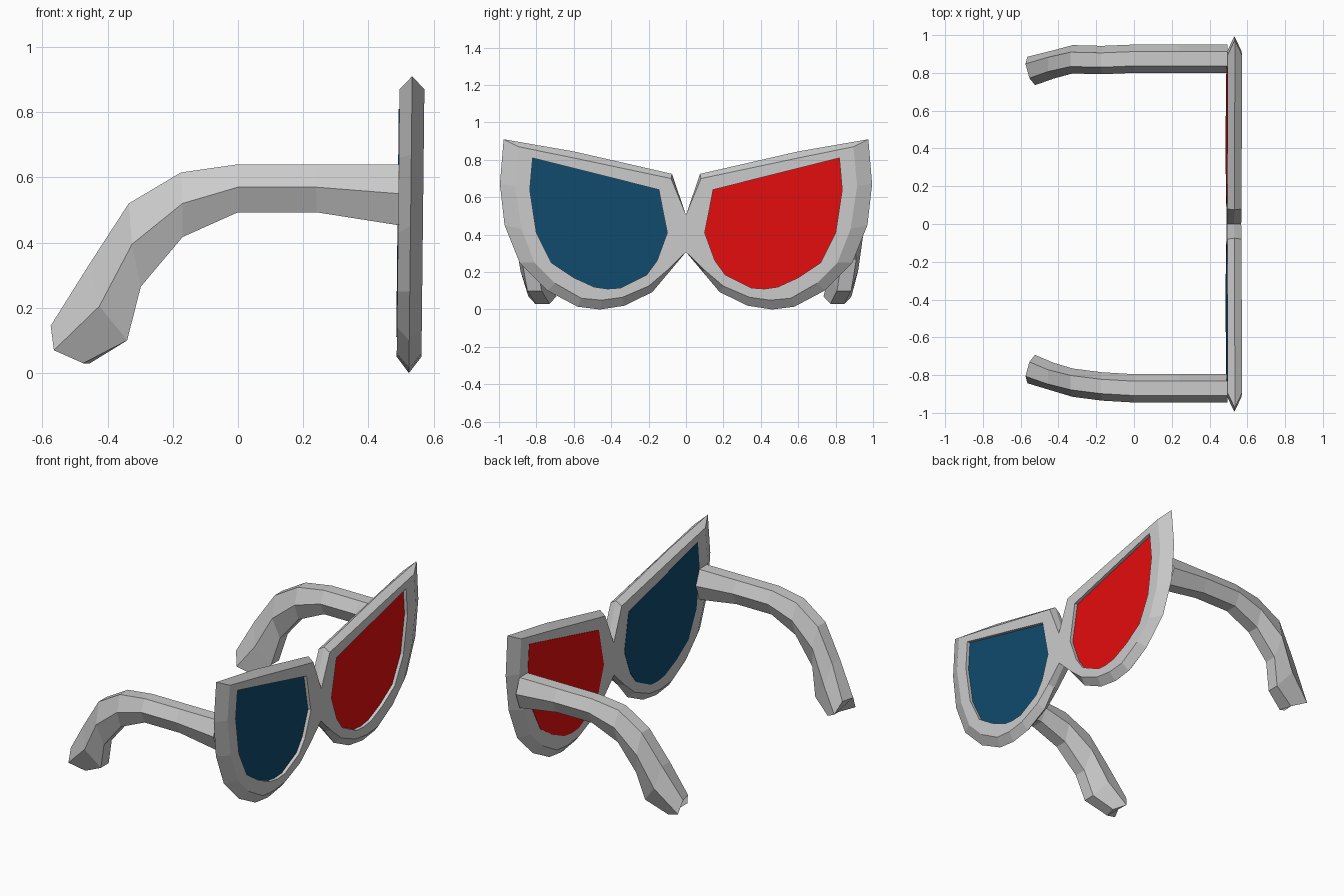
import bpy, bmesh

if "Cube" in bpy.data.objects:
    bpy.data.objects.remove(bpy.data.objects["Cube"])

# Rim stations for the +y half: lens opening, widest edge, front/back edge (y, z each)
RIM = [
    ((.145, .64), (.075, .725), (.08, .70)),
    ((.48, .725), (.60, .845), (.60, .81)),
    ((.82, .81), (.975, .91), (.895, .87)),
    ((.835, .64), (.995, .67), (.915, .66)),
    ((.80, .41), (.97, .45), (.88, .43)),
    ((.72, .25), (.89, .25), (.81, .25)),
    ((.60, .17), (.74, .10), (.70, .14)),
    ((.49, .12), (.58, .015), (.56, .06)),
    ((.42, .11), (.46, 0), (.45, .05)),
    ((.35, .115), (.33, .02), (.34, .065)),
    ((.21, .185), (.18, .093), (.20, .125)),
    ((.155, .26), (.09, .20), (.10, .21)),
    ((.10, .41), (0, .307), (0, .307)),
    ((.119, .505), (0, .505), (0, .505)),
]
BACK, MID, FRONT = .486, .524, .562

# Temple stations: top, middle and bottom of the hexagon (x, z each)
TEMPLE = [
    ((.494, .64), (.494, .55), (.494, .453)),
    ((.24, .64), (.24, .57), (.24, .493)),
    ((0, .64), (0, .57), (0, .493)),
    ((-.175, .615), (-.17, .52), (-.17, .417)),
    ((-.335, .52), (-.325, .395), (-.298, .265)),
    ((-.455, .335), (-.425, .205), (-.34, .10)),
    ((-.575, .145), (-.555, .07), (-.475, .03)),
]


def make_object(name, verts, faces, color=None):
    mesh = bpy.data.meshes.new(name)
    mesh.from_pydata(verts, [], faces)
    bm = bmesh.new()
    bm.from_mesh(mesh)
    bmesh.ops.recalc_face_normals(bm, faces=bm.faces)
    bm.to_mesh(mesh)
    bm.free()
    obj = bpy.data.objects.new(name, mesh)
    bpy.context.collection.objects.link(obj)
    if color:
        mat = bpy.data.materials.new(name + "_color")
        mat.diffuse_color = (*color, 1)
        mat.use_nodes = True
        mat.node_tree.nodes["Principled BSDF"].inputs["Base Color"].default_value = mat.diffuse_color
        mesh.materials.append(mat)
    return obj


def lean(x, p, side=1):
    """Place a (y, z) point at depth x, with the frame's slight forward lean."""
    return (x + .011 * p[1], side * p[0], p[1])


# Frame: five-sided rim section swept round one lens, mirrored across the bridge
verts, faces = [], []
n = len(RIM)
for inner, mid, edge in RIM:
    verts += [lean(FRONT, inner), lean(FRONT, edge), lean(MID, mid),
              lean(BACK, edge), lean(BACK, inner)]
for i in range(n):
    k = (i + 1) % n
    for j in range(5):
        if i == n - 2 and j in (1, 2):
            continue  # open where the halves join
        m = (j + 1) % 5
        faces.append((i * 5 + j, k * 5 + j, k * 5 + m, i * 5 + m))
frame = make_object("frame", verts, faces)
mirror = frame.modifiers.new("mirror", 'MIRROR')
mirror.use_axis = (False, True, False)
mirror.use_clip = True

# Lenses: solid panes, slightly recessed in front and flush at the back
for name, side, color in (("red_lens", 1, (.78, .004, .004)),
                          ("blue_lens", -1, (.005, .07, .155))):
    verts = [lean(x, s[0], side) for x in (FRONT - .02, BACK - .002) for s in RIM]
    faces = [tuple(range(n)), tuple(range(n, 2 * n))]
    faces += [(i, (i + 1) % n, n + (i + 1) % n, n + i) for i in range(n)]
    make_object(name, verts, faces, color)


# Temples: hexagonal arms curving down behind the ears
def temple(name, side, centers):
    verts, faces = [], []
    last = len(TEMPLE) - 1
    for s, ((t, m, b), y) in enumerate(zip(TEMPLE, centers)):
        for (x, z), dy in ((t, -.038), (t, .038), (m, .075),
                           (b, .038), (b, -.038), (m, -.075)):
            # the tip is cut at a slant, shorter on the inner side
            cut = .27 * (.04 - dy) if s == last else 0
            verts.append((x + cut, side * (y + dy), z))
    for i in range(last):
        for j in range(6):
            k = (j + 1) % 6
            faces.append((i * 6 + j, i * 6 + k, i * 6 + 6 + k, i * 6 + 6 + j))
    faces += [tuple(range(6)), tuple(range(last * 6, last * 6 + 6))]
    make_object(name, verts, faces)


temple("right_temple", -1, [.87, .87, .87, .86, .84, .81, .768])
temple("left_temple", 1, [.875, .875, .875, .868, .872, .845, .81])
